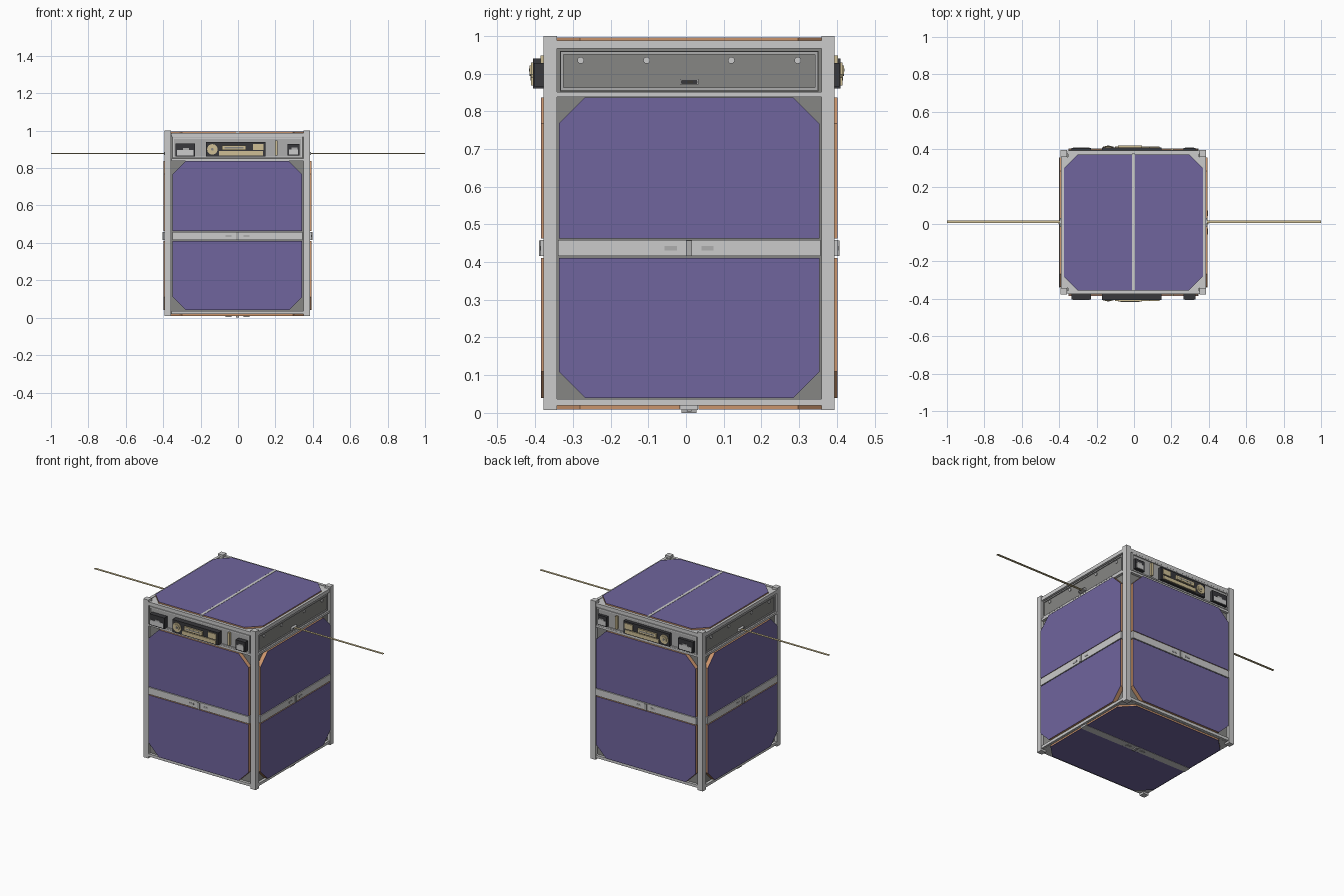
import bpy, bmesh, math

if "Cube" in bpy.data.objects:
    bpy.data.objects.remove(bpy.data.objects["Cube"])

CX, CY = -0.003, 0.0085      # body centre
HX, HY = 0.389, 0.386        # half size over the rails


def material(name, rgb):
    m = bpy.data.materials.new(name)
    m.diffuse_color = (*rgb, 1)
    m.use_nodes = True
    m.node_tree.nodes["Principled BSDF"].inputs["Base Color"].default_value = m.diffuse_color
    return m


PURPLE = material("solar_cell", (0.16, 0.13, 0.34))
COPPER = material("copper_board", (0.60, 0.30, 0.15))
DARK = material("dark_grey", (0.24, 0.24, 0.23))
MID = material("mid_grey", (0.42, 0.42, 0.42))
LIGHT = material("light_grey", (0.6, 0.6, 0.6))
BLACK = material("black_plastic", (0.04, 0.04, 0.045))
GOLD = material("gold_contact", (0.62, 0.52, 0.30))

# Face frames: u to the side, v up, w outward from the rail plane
FACES = {
    "front": lambda u, v, w: (CX + u, CY - HY - w, v),
    "back": lambda u, v, w: (CX + u, CY + HY + w, v),
    "right": lambda u, v, w: (CX + HX + w, CY + u, v),
    "left": lambda u, v, w: (CX - HX - w, CY + u, v),
    "top": lambda u, v, w: (CX + u, CY + v, w),
    "bottom": lambda u, v, w: (CX + v, CY + u, -w),
}


def prism(name, face, pts, w0, w1, mat=None):
    """Extrude a flat outline from depth w0 to w1 on the given face."""
    f = FACES[face]
    bm = bmesh.new()
    a = [bm.verts.new(f(u, v, w0)) for u, v in pts]
    b = [bm.verts.new(f(u, v, w1)) for u, v in pts]
    bm.faces.new(a)
    bm.faces.new(b)
    n = len(pts)
    for i in range(n):
        j = (i + 1) % n
        bm.faces.new((a[i], a[j], b[j], b[i]))
    bmesh.ops.recalc_face_normals(bm, faces=bm.faces)
    me = bpy.data.meshes.new(name)
    bm.to_mesh(me)
    bm.free()
    ob = bpy.data.objects.new(name, me)
    bpy.context.collection.objects.link(ob)
    if mat:
        me.materials.append(mat)
    return ob


def rect(name, face, u0, u1, v0, v1, w0, w1, mat=None):
    return prism(name, face, [(u0, v0), (u1, v0), (u1, v1), (u0, v1)], w0, w1, mat)


def disc(name, face, u, v, r, w0, w1, mat=None, n=24):
    pts = [(u + r * math.cos(2 * math.pi * i / n), v + r * math.sin(2 * math.pi * i / n))
           for i in range(n)]
    return prism(name, face, pts, w0, w1, mat)


def rim(name, face, u0, u1, v0, v1, t, w0, w1, mat=None):
    rect(name + "_low", face, u0, u1, v0, v0 + t, w0, w1, mat)
    rect(name + "_high", face, u0, u1, v1 - t, v1, w0, w1, mat)
    rect(name + "_side_a", face, u0, u0 + t, v0 + t, v1 - t, w0, w1, mat)
    rect(name + "_side_b", face, u1 - t, u1, v0 + t, v1 - t, w0, w1, mat)


def solar(name, face, pts, w0, w1):
    """Copper board with a thin cell layer on its outside."""
    rect_top = w1 - 0.0015
    prism(name + "_board", face, pts, w0, rect_top, COPPER)
    prism(name + "_cells", face, pts, rect_top, w1, PURPLE)


# Inner body and corner rails
R = 0.035
rect("inner_body", "top", -HX + 0.018, HX - 0.018, -HY + 0.018, HY - 0.018, 0.02, 0.975, DARK)
for sx in (-1, 1):
    for sy in (-1, 1):
        x0, x1 = sorted((sx * HX, sx * (HX - R)))
        y0, y1 = sorted((sy * HY, sy * (HY - R)))
        rect("corner_rail", "top", x0, x1, y0, y1, 0.008, 1.0)

# Four side faces: crossbars, two solar panels, centre bar with clip
c = 0.07
for f in ("front", "back", "right", "left"):
    h = 0.346
    for z0, z1 in ((0.02, 0.037), (0.838, 0.851), (0.966, 0.988)):
        rect(f + "_crossbar", f, -0.353, 0.353, z0, z1, -0.02, -0.002)
    upper = [(-h, 0.463), (h, 0.463), (h, 0.837 - c), (h - c, 0.837), (c - h, 0.837), (-h, 0.837 - c)]
    lower = [(-h, 0.411), (h, 0.411), (h, 0.04 + c), (h - c, 0.04), (c - h, 0.04), (-h, 0.04 + c)]
    solar(f + "_upper_solar", f, upper, -0.018, 0.0075)
    solar(f + "_lower_solar", f, lower, -0.018, 0.0075)
    rect(f + "_centre_bar", f, -0.348, 0.348, 0.416, 0.459, -0.018, 0.008)
    rect(f + "_bar_clip", f, -0.008, 0.008, 0.416, 0.457, 0.0, 0.0125, MID)
    for s in (-1, 1):
        rect(f + "_bar_slot", f, s * 0.049 - 0.016, s * 0.049 + 0.016, 0.431, 0.442, 0.0, 0.0095, MID)

# Left and right: framed cover plate with screws and tape antenna
for f in ("right", "left"):
    rect(f + "_cover", f, -0.343, 0.343, 0.853, 0.96, -0.02, -0.012, DARK)
    rim(f + "_cover_rim", f, -0.342, 0.342, 0.855, 0.958, 0.008, -0.013, -0.006, MID)
    for u in (-0.288, -0.113, 0.112, 0.288):
        disc(f + "_screw", f, u, 0.935, 0.009, -0.014, -0.007, LIGHT, 16)
    rim(f + "_antenna_slot", f, -0.024, 0.024, 0.871, 0.885, 0.003, -0.014, 0.004, LIGHT)
    rect(f + "_antenna_gap", f, -0.021, 0.021, 0.874, 0.882, -0.014, 0.0, BLACK)
    end = 1 - HX - (CX if f == "right" else -CX)
    rect(f + "_antenna", f, -0.004, 0.010, 0.8765, 0.8795, -0.014, end, GOLD)

# Front and back: plate with connectors
for f, k in (("front", 0.013), ("back", 0.0)):
    rect(f + "_plate", f, -0.347, 0.347, 0.853, 0.965, -0.02, -0.006, MID)
    rim(f + "_plate_rim", f, -0.347, 0.347, 0.853, 0.964, 0.008, -0.01, 0.0)
    # wide and narrow port blocks at the ends
    for name, u0, u1, z0, z1 in (("wide_port", -0.33, -0.226, 0.862, 0.931),
                                 ("narrow_port", 0.268, 0.333, 0.866, 0.928)):
        rect(f + "_" + name, f, u0, u1, z0, z1, -0.01, 0.012 + k, BLACK)
        rect(f + "_" + name + "_shell", f, u0 + 0.008, u1 - 0.008, z0 + 0.006, z0 + 0.034,
             0.0, 0.0145 + k, LIGHT)
        rect(f + "_" + name + "_tab", f, (u0 + u1) / 2 - 0.012, (u0 + u1) / 2 + 0.02,
             z0 + 0.034, z0 + 0.044, 0.0, 0.0145 + k, MID)
    # central block with round and flat sockets
    rect(f + "_socket_block", f, -0.168, 0.15, 0.861, 0.94, -0.01, 0.015 + k, BLACK)
    disc(f + "_round_socket", f, -0.134, 0.9, 0.028, 0.0, 0.019 + k, GOLD)
    disc(f + "_round_socket_ring", f, -0.134, 0.9, 0.018, 0.0, 0.0225 + k, GOLD)
    disc(f + "_round_socket_pin", f, -0.134, 0.9, 0.007, 0.0, 0.025 + k, DARK, 16)
    rect(f + "_long_socket", f, -0.098, 0.136, 0.868, 0.89, 0.0, 0.021 + k, GOLD)
    rect(f + "_mid_socket", f, -0.082, 0.045, 0.897, 0.922, 0.0, 0.025 + k, GOLD)
    rect(f + "_mid_socket_slit", f, -0.07, 0.033, 0.906, 0.913, 0.0, 0.0255 + k, DARK)
    rect(f + "_small_socket", f, 0.082, 0.138, 0.897, 0.93, 0.0, 0.021 + k, GOLD)
    rect(f + "_upright_strip", f, 0.2, 0.213, 0.868, 0.948, -0.01, 0.008, GOLD)

# Top and bottom: deck, two half panels with cut outer corners, centre bar
for f, lift, gap in (("top", 0.985, 0.009), ("bottom", -0.019, 0.024)):
    hu, hv = (0.372, 0.364) if f == "top" else (0.364, 0.372)
    rect(f + "_deck", f, -hu - 0.005, hu + 0.005, -0.35, 0.35, lift - 0.012, lift)
    rect(f + "_deck_cross", f, -0.35, 0.35, -hv - 0.005, hv + 0.005, lift - 0.012, lift)
    d = 0.075
    for s in (-1, 1):
        half = [(s * gap, -hv), (s * (hu - d), -hv), (s * hu, d - hv),
                (s * hu, hv - d), (s * (hu - d), hv), (s * gap, hv)]
        solar(f"{f}_solar_{'a' if s < 0 else 'b'}", f, half, lift, lift + 0.0105)
    rect(f + "_centre_bar", f, 0.001 - gap, gap - 0.001, -hv - 0.004, hv + 0.004, lift, lift + 0.0112)

# Bottom clip and raised slots
rect("bottom_clip", "bottom", -0.02, 0.02, -0.008, 0.008, -0.015, 0.0, MID)
for s in (-1, 1):
    rect("bottom_slot", "bottom", -0.006, 0.006, s * 0.049 - 0.016, s * 0.049 + 0.016, -0.015, -0.004, MID)
